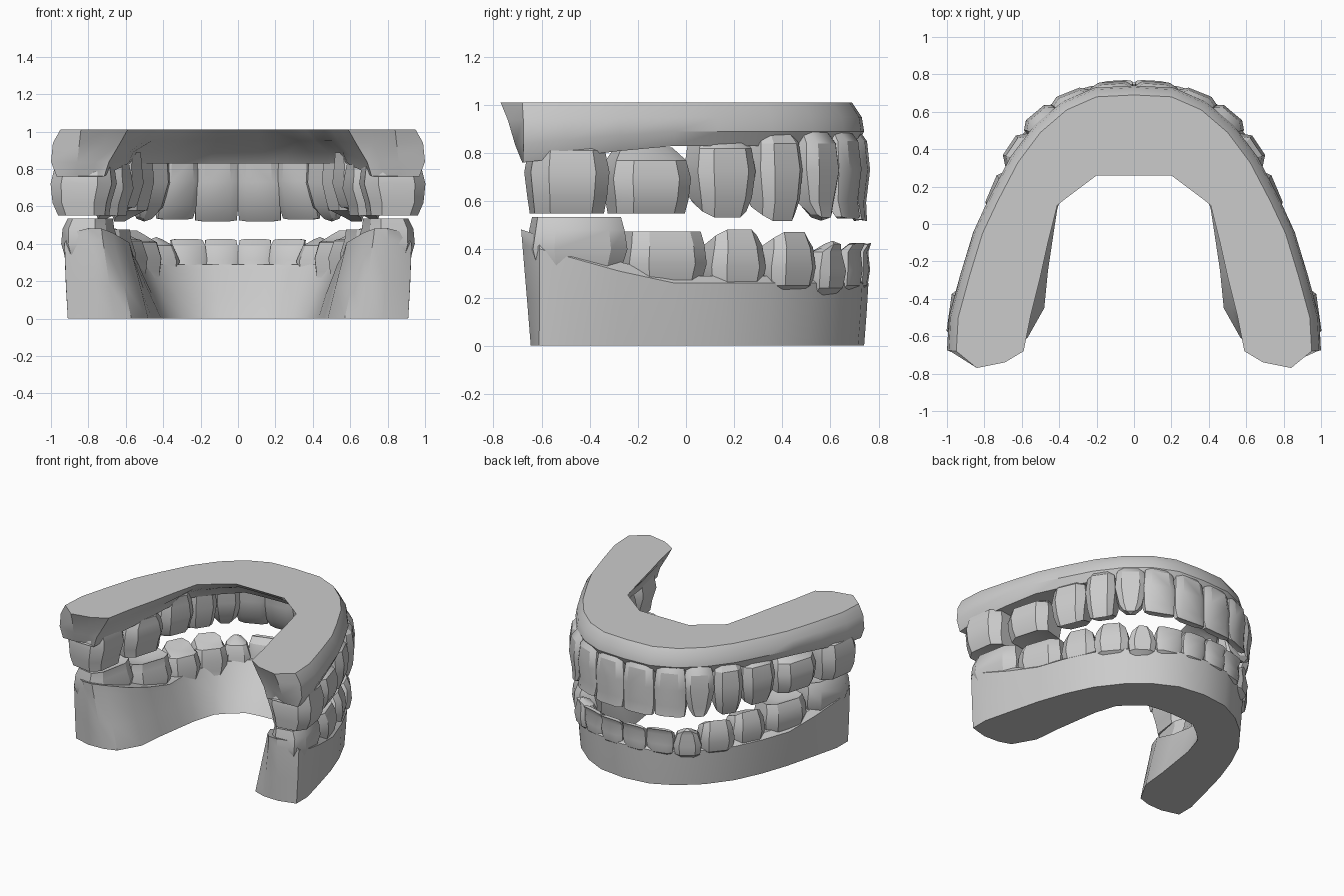
import bpy
import bmesh
import math
from mathutils import Vector

cube = bpy.data.objects.get("Cube")
if cube:
    bpy.data.objects.remove(cube, do_unlink=True)

# One plaster colour for everything
plaster = bpy.data.materials.new("plaster grey")
plaster.use_nodes = True
COLOUR = (0.6, 0.6, 0.6, 1)
plaster.diffuse_color = COLOUR
plaster.node_tree.nodes["Principled BSDF"].inputs["Base Color"].default_value = COLOUR


def finish(name, bm, angle):
    bmesh.ops.recalc_face_normals(bm, faces=bm.faces[:])
    mesh = bpy.data.meshes.new(name)
    bm.to_mesh(mesh)
    bm.free()
    mesh.materials.append(plaster)
    obj = bpy.data.objects.new(name, mesh)
    bpy.context.scene.collection.objects.link(obj)
    bpy.ops.object.select_all(action='DESELECT')
    obj.select_set(True)
    bpy.context.view_layer.objects.active = obj
    bpy.ops.object.shade_smooth_by_angle(angle=math.radians(angle))
    return obj


def loft(bm, rings):
    loops = [[bm.verts.new(p) for p in ring] for ring in rings]
    count = len(loops[0])
    for low, high in zip(loops, loops[1:]):
        for i in range(count):
            j = (i + 1) % count
            bm.faces.new((low[i], low[j], high[j], high[i]))
    return loops


def gum(name, outer, end, inner, levels):
    """Horseshoe lofted from half an outline.
    Level: height, outer offset, end shift, inner shift, rise to the open ends."""
    rings = []
    for z, out, back, inset, rise in levels:
        half = []
        for x, y in outer:
            n = Vector((x, max(y, 0) + 0.1)).normalized()
            half.append((x + n.x * out, y + n.y * out))
        # End points slide sideways with the inner wall
        half += [(x + inset * share, y + back) for (x, y), share in zip(end, (.1, .35))]
        for x, y in inner:
            n = Vector((x, max(y, 0) * 2)).normalized()
            shift = inset * (0.5 + 2 * max(y, 0))
            half.append((x + n.x * shift, y + n.y * shift))
        loop = half + [(-x, y) for x, y in half[-2:0:-1]]
        rings.append([(x, y, z + rise * max(0, -y - 0.1)) for x, y in loop])
    bm = bmesh.new()
    loops = loft(bm, rings)
    # Caps run as strips between matching points of the two walls
    count = len(loops[0])
    last = len(outer) + len(end) + len(inner) - 1
    for loop in (loops[0], loops[-1]):
        right = [loop[-i % count] for i in range(last + 1)]
        for arm in (loop[:last + 1], right):
            a, b = 0, last
            while b - a > 2:
                bm.faces.new((arm[a], arm[a + 1], arm[b - 1], arm[b]))
                a, b = a + 1, b - 1
            if b - a == 2:
                bm.faces.new(arm[a:b + 1])
    return finish(name, bm, 35)


# Gum bases
gum("upper_gum",
    [(0, .69), (.2, .68), (.36, .61), (.5, .49), (.62, .33), (.73, .12),
     (.81, -.05), (.88, -.28), (.94, -.5), (.95, -.68)],
    [(.84, -.77), (.69, -.74)],
    [(.59, -.68), (.55, -.48), (.5, -.28), (.46, -.1), (.41, .1),
     (.36, .14), (.28, .2), (.2, .26), (.1, .26), (0, .26)],
    [(1.01, 0, 0, 0, 0), (.95, .04, .03, .08, -.02),
     (.89, .05, .06, .2, -.09), (.83, .02, .09, .25, -.12)])

gum("lower_gum",
    [(0, .74), (.2, .715), (.36, .635), (.51, .51), (.64, .34), (.73, .15),
     (.8, -.05), (.86, -.28), (.91, -.48), (.91, -.61)],
    [(.78, -.645), (.66, -.64)],
    [(.57, -.61), (.48, -.45), (.46, -.25), (.43, -.05), (.41, .08),
     (.36, .24), (.29, .31), (.2, .38), (.1, .395), (0, .4)],
    [(0, 0, 0, 0, 0), (.13, .01, -.015, .08, .1),
     (.26, .018, -.035, .18, .28), (.29, -.02, -.04, .2, .33)])

# Crown shapes: width and depth at the biting edge, cusp height, cusp pattern
SHAPES = {
    "incisor": (.92, .3, .015, lambda u, v: -abs(u)),
    "canine": (.45, .35, .03, lambda u, v: -abs(u)),
    "premolar": (.76, .66, .03, lambda u, v: v - abs(u)),
    "molar": (.88, .76, .025, lambda u, v: abs(u * v) * 2 - 1),
}
# Octagonal crown section in width and depth
SECTION = [(-.6, -1), (.6, -1), (1, -.6), (1, .6),
           (.6, 1), (-.6, 1), (-1, .6), (-1, -.6)]


def tooth(name, kind, x, y, turn, width, depth, neck, tip, side):
    tip_w, tip_d, cusp, pattern = SHAPES[kind]
    a = math.radians(turn)
    out = Vector((math.sin(a) * side, math.cos(a), 0))
    along = Vector((math.cos(a) * side, -math.sin(a), 0))
    centre = Vector((x * side, y, 0))
    rise = tip - neck
    sign = 1 if rise > 0 else -1
    # root, neck, belly, shoulder and edge: height, width, depth, lean
    profile = [(-.25, .65, .6, -.045), (0, .9, .9, -.005), (.35, 1, 1, 0),
               (.75, (1 + tip_w) / 2, (1 + tip_d) / 2, .01),
               (1, tip_w, tip_d, .04 if kind in ("incisor", "canine") else 0)]
    rings = []
    for t, w, d, lean in profile:
        ring = []
        for u, v in SECTION:
            p = centre + along * (u * w * width / 2) + out * (v * d * depth / 2 + lean)
            p.z = neck + rise * t
            if t == 1:
                p.z += sign * cusp * pattern(u, v)
            ring.append(p)
        rings.append(ring)
    bm = bmesh.new()
    loops = loft(bm, rings)
    bm.faces.new(loops[0])
    # Biting surface closes on a shallow central point
    pit = {"incisor": 0, "canine": .02, "premolar": -.02, "molar": -.04}[kind]
    mid = sum((v.co for v in loops[-1]), Vector()) / len(loops[-1])
    top = bm.verts.new(mid + Vector((0, 0, sign * pit)))
    for i, v in enumerate(loops[-1]):
        bm.faces.new((v, loops[-1][(i + 1) % len(SECTION)], top))
    return finish(name, bm, 30)


# Teeth from the midline backwards:
# name, kind, x, y, turn, width, depth, neck height, tip height
UPPER = [
    ("central_incisor", "incisor", .115, .685, 4, .24, .15, .85, .51),
    ("lateral_incisor", "incisor", .325, .635, 22, .22, .15, .85, .52),
    ("canine", "canine", .475, .53, 40, .21, .17, .84, .515),
    ("first_premolar", "premolar", .575, .36, 56, .21, .22, .84, .53),
    ("second_premolar", "premolar", .65, .14, 67, .26, .25, .82, .545),
    ("first_molar", "molar", .73, -.165, 74, .335, .3, .77, .555),
    ("second_molar", "molar", .825, -.495, 82, .33, .33, .81, .555),
]
LOWER = [
    ("central_incisor", "incisor", .09, .712, 3, .18, .1, .25, .435),
    ("lateral_incisor", "incisor", .265, .67, 16, .19, .1, .25, .435),
    ("canine", "canine", .415, .575, 34, .19, .14, .24, .44),
    ("first_premolar", "premolar", .53, .41, 50, .24, .19, .25, .46),
    ("second_premolar", "premolar", .615, .19, 64, .25, .22, .25, .47),
    ("first_molar", "molar", .7, -.1, 71, .34, .26, .27, .47),
    ("second_molar", "molar", .79, -.455, 79, .4, .27, .33, .53),
]
for jaw, teeth in (("upper", UPPER), ("lower", LOWER)):
    for name, *spec in teeth:
        for label, side in (("left", 1), ("right", -1)):
            tooth(f"{jaw}_{label}_{name}", *spec, side)
